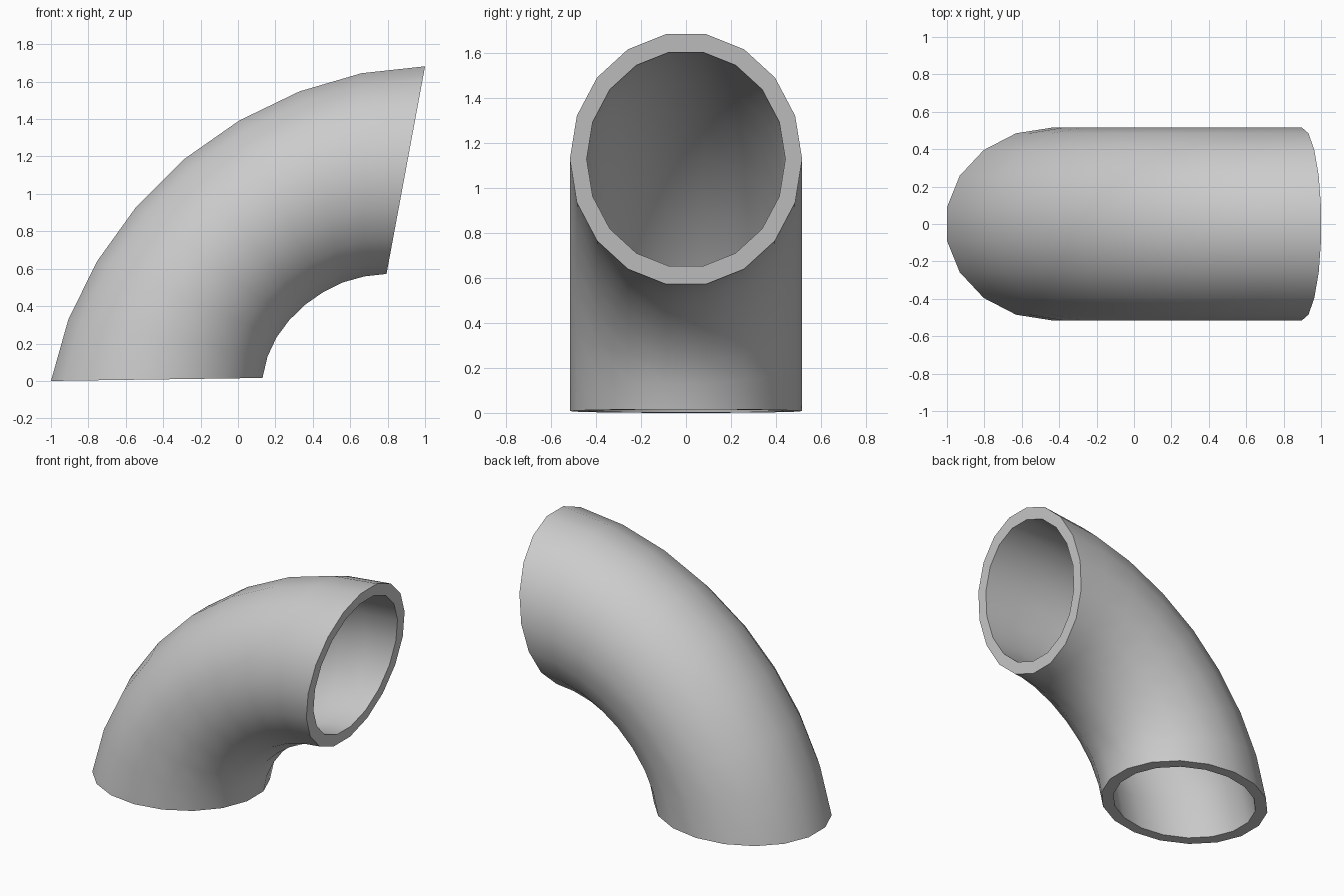
import bpy, bmesh
from math import sin, cos, radians, pi

if "Cube" in bpy.data.objects:
    bpy.data.objects.remove(bpy.data.objects["Cube"])

SIDES = 18
HALF_WIDTH = 0.516
BORE = 0.855  # inner wall size relative to outer wall

# (x, z) stations along the outside and inside of the bend
back = [(-1, 0), (-.907, .329), (-.754, .639), (-.544, .931), (-.291, 1.184),
        (.008, 1.393), (.329, 1.548), (.66, 1.645), (1, 1.682)]
throat = [(.131, .016), (.158, .131), (.206, .233), (.275, .326), (.361, .409),
          (.457, .476), (.561, .527), (.676, .559), (.794, .572)]

bm = bmesh.new()


def ring(a, b, scale):
    """Elliptical section whose flat ends lie on points a and b."""
    k = scale / (2 * cos(radians(10)))
    verts = []
    for i in range(SIDES):
        t = 2 * pi * (i + 0.5) / SIDES
        c = cos(t) * k
        verts.append(bm.verts.new(((a[0] + b[0]) / 2 + (a[0] - b[0]) * c,
                                   HALF_WIDTH * scale * sin(t),
                                   (a[1] + b[1]) / 2 + (a[1] - b[1]) * c)))
    return verts


# outer wall going up, bore coming back down, closed by the two rims
stations = list(zip(back, throat))
rings = [ring(a, b, 1) for a, b in stations]
rings += [ring(a, b, BORE) for a, b in reversed(stations)]
for r, s in zip(rings, rings[1:] + rings[:1]):
    for i in range(SIDES):
        j = (i + 1) % SIDES
        bm.faces.new((r[i], r[j], s[j], s[i]))
bmesh.ops.recalc_face_normals(bm, faces=bm.faces)

mesh = bpy.data.meshes.new("pipe_elbow")
bm.to_mesh(mesh)
bm.free()
elbow = bpy.data.objects.new("pipe_elbow", mesh)
bpy.context.collection.objects.link(elbow)

# smooth walls, crisp rims
bpy.context.view_layer.objects.active = elbow
elbow.select_set(True)
bpy.ops.object.shade_smooth_by_angle(angle=radians(40))
